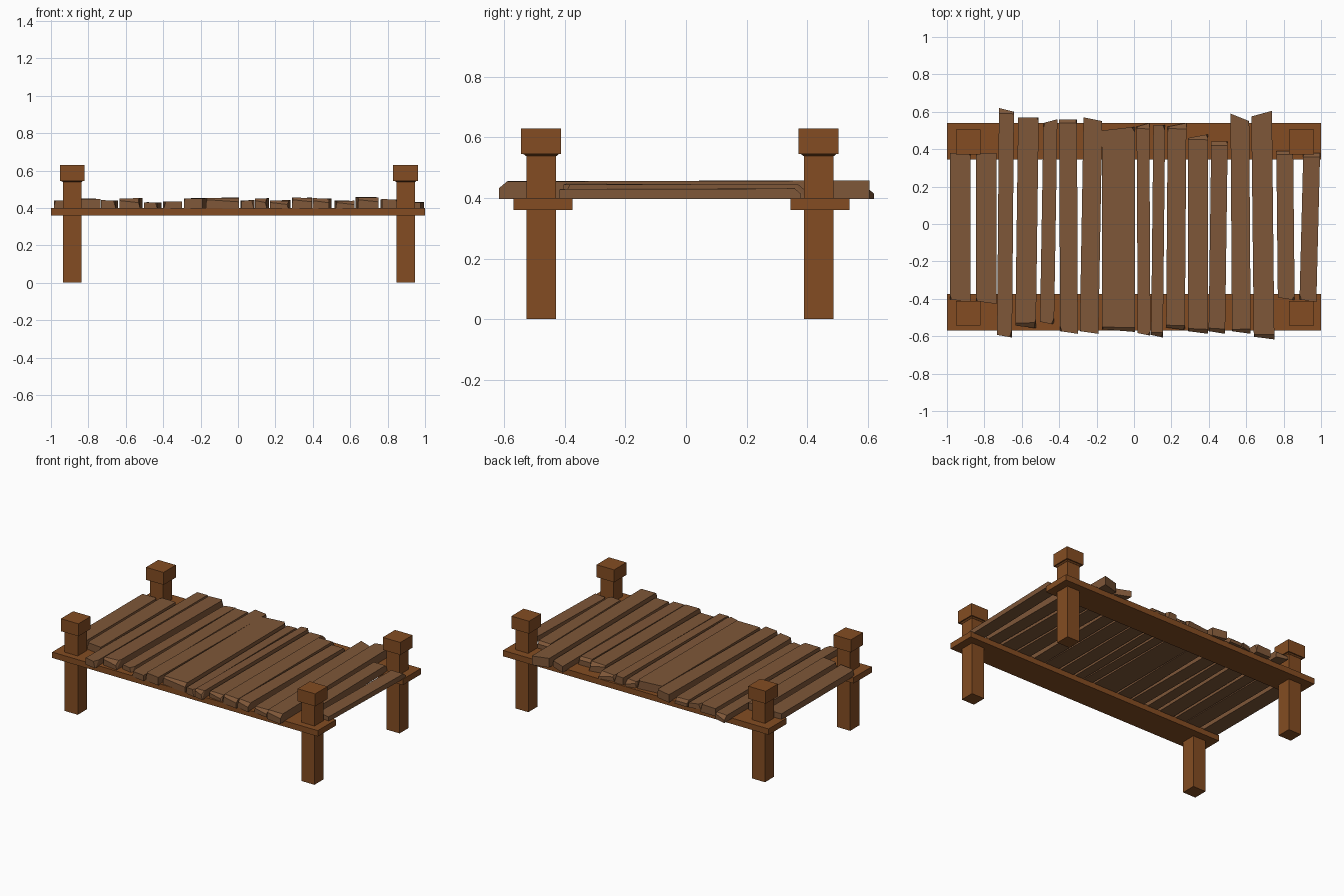
import bpy
import bmesh
import random
from mathutils import Vector

random.seed(4)

default = bpy.data.objects.get("Cube")
if default:
    bpy.data.objects.remove(default, do_unlink=True)


def make_material(name, rgb):
    mat = bpy.data.materials.new(name)
    mat.use_nodes = True
    colour = (*rgb, 1)
    mat.diffuse_color = colour
    mat.node_tree.nodes["Principled BSDF"].inputs["Base Color"].default_value = colour
    return mat


FRAME_WOOD = make_material("frame wood", (0.23, 0.073, 0.016))
PLANK_WOOD = make_material("plank wood", (0.21, 0.095, 0.04))


def add_object(name, bm, mat):
    bmesh.ops.recalc_face_normals(bm, faces=bm.faces)
    mesh = bpy.data.meshes.new(name)
    bm.to_mesh(mesh)
    bm.free()
    mesh.materials.append(mat)
    obj = bpy.data.objects.new(name, mesh)
    bpy.context.collection.objects.link(obj)
    return obj


def add_box(name, low, high, mat):
    low, high = Vector(low), Vector(high)
    bm = bmesh.new()
    bmesh.ops.create_cube(bm, size=1)
    for v in bm.verts:
        v.co = (low + high) / 2 + v.co * (high - low)
    return add_object(name, bm, mat)


def cut_corner(bm, point, outward):
    """Slice off everything beyond a plane and close the cut."""
    geom = bm.verts[:] + bm.edges[:] + bm.faces[:]
    cut = bmesh.ops.bisect_plane(bm, geom=geom, plane_co=point,
                                 plane_no=outward, clear_outer=True)
    edges = [e for e in cut["geom_cut"] if isinstance(e, bmesh.types.BMEdge)]
    if edges:
        bmesh.ops.holes_fill(bm, edges=edges)


# Long beams under the deck
add_box("front_beam", (-1, -0.57, 0.36), (1, -0.375, 0.4), FRAME_WOOD)
add_box("back_beam", (-1, 0.345, 0.36), (1, 0.54, 0.4), FRAME_WOOD)


# Square posts, each with a tapered collar under a wider cap
def add_post(name, x, y):
    def block(part, half, bottom, top):
        return add_box(f"{name}_{part}", (x - half, y - half, bottom),
                       (x + half, y + half, top), FRAME_WOOD)

    block("post", 0.049, 0, 0.55)
    collar = block("collar", 0.06, 0.538, 0.546)
    for v in collar.data.vertices:
        if v.co.z < 0.54:
            v.co.x = x + (v.co.x - x) * 0.83
            v.co.y = y + (v.co.y - y) * 0.83
    block("cap", 0.066, 0.545, 0.63)


for end, y in (("front", -0.478), ("back", 0.438)):
    for side, x in (("right", -0.887), ("left", 0.896)):
        add_post(f"{end}_{side}", x, y)


# Deck planks: centre x, width, lean towards the back,
# front y, back y, top height, slant of the back end
PLANKS = [
    (-.93, .11, 0, -.41, .38, .44, 0),
    (-.79, .11, 0, -.42, .38, .45, 0),
    (-.687, .08, .01, -.6, .61, .44, -.01),
    (-.572, .11, .015, -.55, .57, .45, 0),
    (-.456, .075, .018, -.53, .55, .43, .01),
    (-.35, .095, -.005, -.58, .56, .435, 0),
    (-.23, .1, .02, -.58, .56, .45, -.01),
    (-.083, .175, 0, -.57, .51, .455, .01),
    (.051, .068, -.006, -.59, .53, .44, .01),
    (.129, .063, .012, -.6, .53, .45, 0),
    (.226, .1, .008, -.56, .53, .44, .01),
    (.343, .107, 0, -.58, .47, .455, .01),
    (.45, .088, .014, -.58, .44, .45, 0),
    (.57, .1, -.008, -.58, .57, .44, -.02),
    (.689, .11, -.013, -.61, .59, .455, .015),
    (.81, .09, -.008, -.4, .39, .445, 0),
    (.94, .09, .02, -.41, .38, .43, 0),
]
DECK = 0.396

for number, (x, width, lean, front, back, top, slant) in enumerate(PLANKS, 1):
    bm = bmesh.new()
    bmesh.ops.create_cube(bm, size=2)
    for v in bm.verts:
        sx, sy, sz = v.co
        y = back + slant * sx if sy > 0 else front - 0.007 * sx
        z = top + random.uniform(-0.003, 0.003) if sz > 0 else DECK
        v.co = (x + sx * width / 2 + sy * lean / 2, y, z)

    # Worn edges: one chipped corner at each end and one chamfered top end
    for sy, end in ((-1, front), (1, back)):
        side = random.choice((-1, 1))
        corner = Vector((x + side * width / 2 + sy * lean / 2, end, top))
        cut_corner(bm, corner - Vector((side * 0.012, 0, 0)),
                   Vector((side, sy * random.uniform(0.3, 0.8), 0.3)))
        if random.random() < 0.5:
            cut_corner(bm, Vector((x, end - sy * 0.02, top)), Vector((0, sy, 1.2)))

    add_object(f"plank_{number}", bm, PLANK_WOOD)
